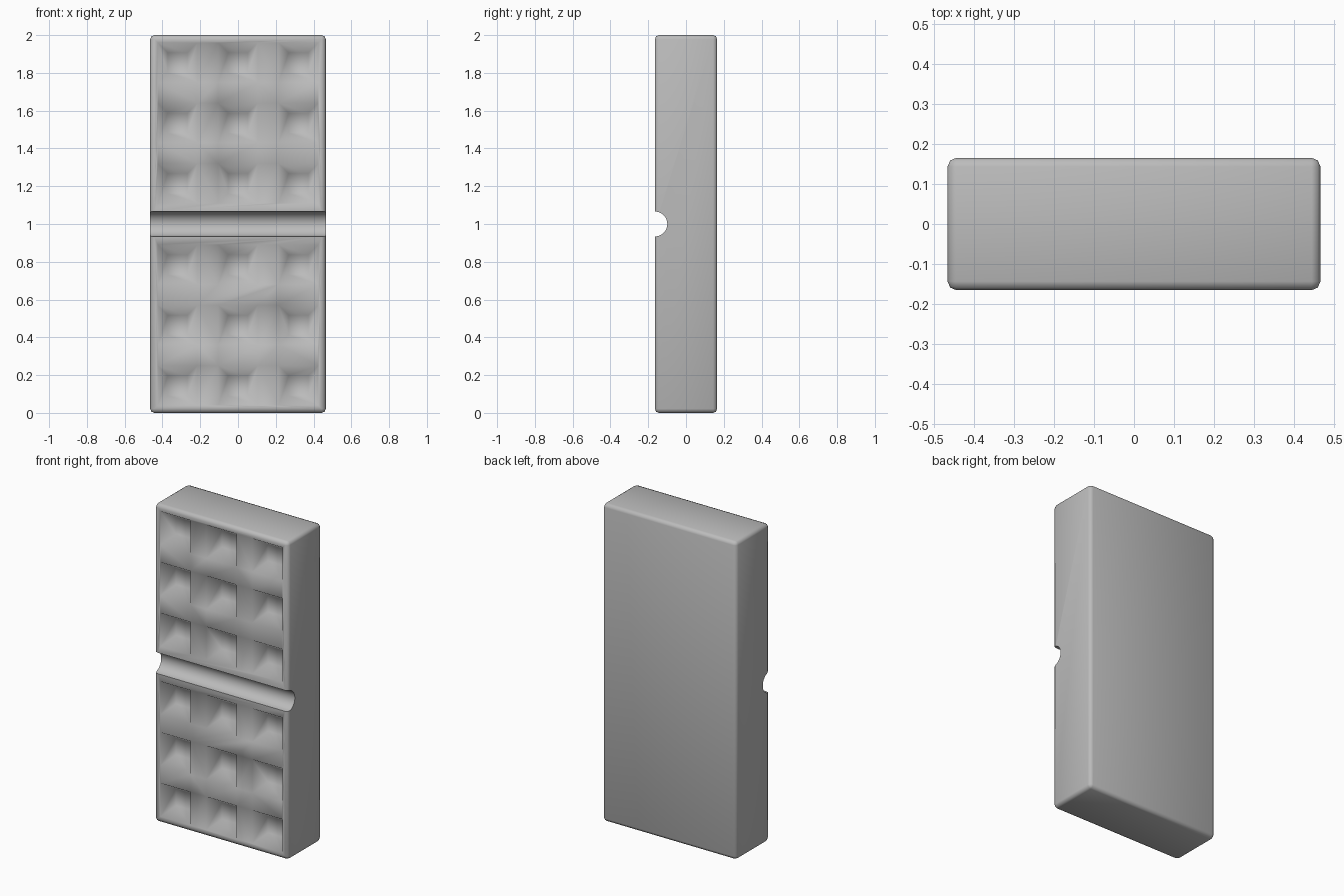
import bpy
import bmesh
import math
from mathutils import Matrix, Vector

if "Cube" in bpy.data.objects:
    bpy.data.objects.remove(bpy.data.objects["Cube"])

W, D, H = 0.93, 0.33, 2.0
FRONT = -D / 2

grey = bpy.data.materials.new("plain grey")
grey.diffuse_color = (0.5, 0.5, 0.5, 1)
grey.use_nodes = True
grey.node_tree.nodes["Principled BSDF"].inputs["Base Color"].default_value = grey.diffuse_color


def make_object(name, bm):
    bmesh.ops.recalc_face_normals(bm, faces=bm.faces)
    mesh = bpy.data.meshes.new(name)
    bm.to_mesh(mesh)
    bm.free()
    mesh.materials.append(grey)
    obj = bpy.data.objects.new(name, mesh)
    bpy.context.collection.objects.link(obj)
    return obj


def add_pocket(bm, x, z, outer=0.105, inner=0.052, depth=0.08):
    # tapered plug that narrows towards the pocket floor
    lift = 0.02
    flare = outer + (outer - inner) * lift / depth
    rings = []
    for half, y in ((flare, FRONT - lift), (inner, FRONT + depth)):
        rings.append([bm.verts.new((x + sx * half, y, z + sz * half))
                      for sx, sz in ((-1, -1), (1, -1), (1, 1), (-1, 1))])
    a, b = rings
    bm.faces.new(a)
    bm.faces.new(b[::-1])
    for i in range(4):
        j = (i + 1) % 4
        bm.faces.new((a[i], b[i], b[j], a[j]))


# rounded slab
bm = bmesh.new()
bmesh.ops.create_cube(bm, size=1, matrix=Matrix.Translation((0, 0, H / 2))
                      @ Matrix.Diagonal((W, D, H, 1)))
bmesh.ops.bevel(bm, geom=bm.edges[:], offset=0.022, offset_type='OFFSET',
                segments=2, profile=0.5, affect='EDGES')
slab = make_object("waffle_slab", bm)

# pocket cutter: two blocks of three by three
bm = bmesh.new()
for middle in (0.465, 1.535):
    for row in (-1, 0, 1):
        for col in (-1, 0, 1):
            add_pocket(bm, col * 0.32, middle + row * 0.32)
pockets = make_object("pocket_cutter", bm)

# half-round groove cutter across the middle
bm = bmesh.new()
bmesh.ops.create_cone(bm, cap_ends=True, segments=32, radius1=0.066,
                      radius2=0.066, depth=1.2,
                      matrix=Matrix.Translation((0, FRONT, 1.0))
                      @ Matrix.Rotation(math.pi / 2, 4, 'Y'))
groove = make_object("groove_cutter", bm)

# cut the slab
bpy.context.view_layer.objects.active = slab
slab.select_set(True)
for cutter in (pockets, groove):
    mod = slab.modifiers.new(cutter.name, 'BOOLEAN')
    mod.operation = 'DIFFERENCE'
    mod.solver = 'EXACT'
    mod.object = cutter
    bpy.ops.object.modifier_apply(modifier=mod.name)
    cutter.hide_render = True
    cutter.hide_set(True)

# soft pocket rims, crisp pocket corners and groove edges
bpy.ops.object.shade_smooth_by_angle(angle=math.radians(62))
